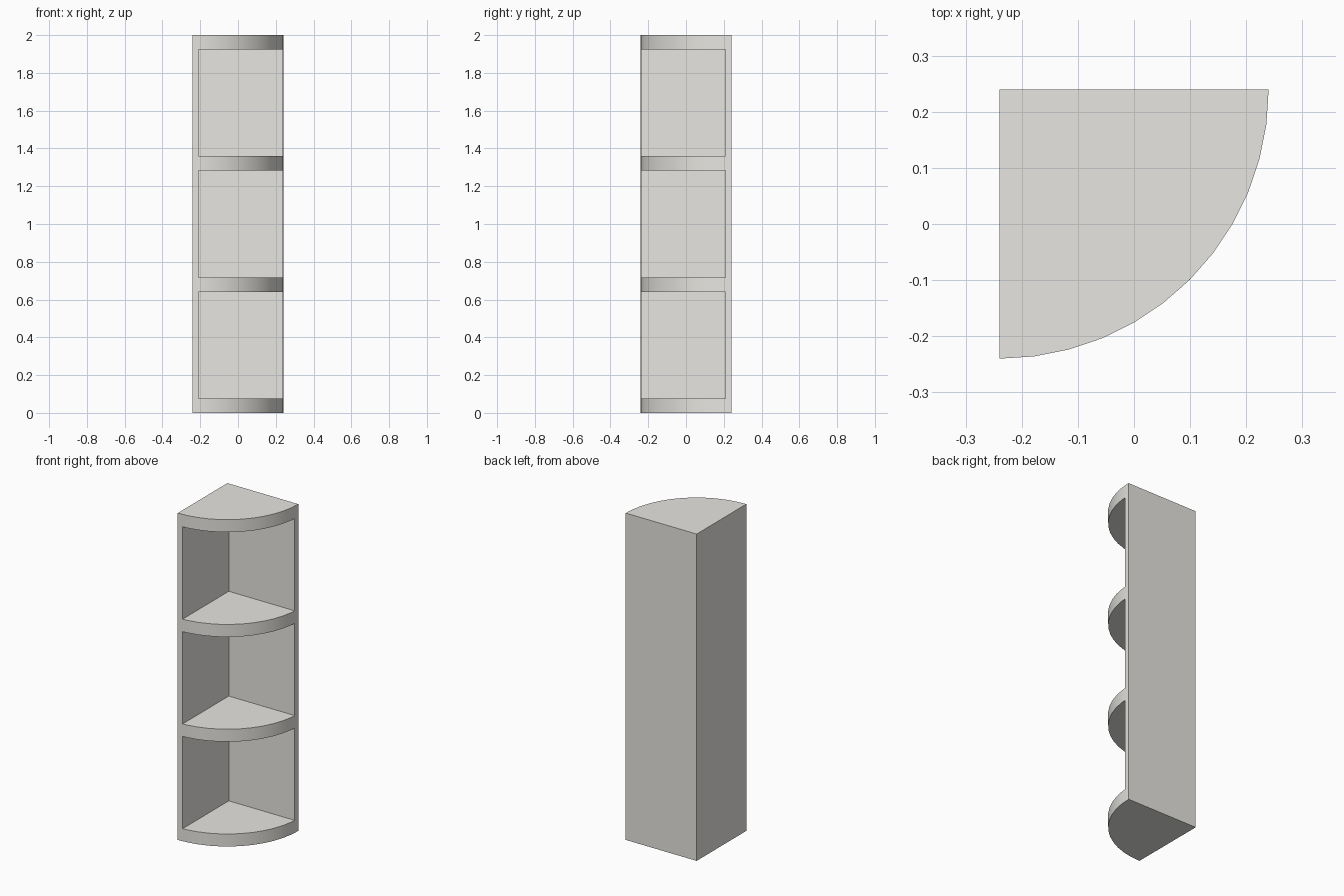
import bpy, bmesh
from math import cos, sin, pi

if "Cube" in bpy.data.objects:
    bpy.data.objects.remove(bpy.data.objects["Cube"])

R = 0.48          # quarter-circle radius
H = 2.0           # total height
T = 0.0765        # shelf thickness
W = 0.032         # wall thickness
BAYS = 3
STEPS = 12        # arc segments
CX, CY = -R / 2, R / 2   # back corner of the unit


def prism(name, outline, z0, z1):
    bm = bmesh.new()
    face = bm.faces.new([bm.verts.new((x, y, z0)) for x, y in outline])
    top = bmesh.ops.extrude_face_region(bm, geom=[face])["geom"]
    bmesh.ops.translate(bm, vec=(0, 0, z1 - z0),
                        verts=[v for v in top if isinstance(v, bmesh.types.BMVert)])
    bmesh.ops.recalc_face_normals(bm, faces=bm.faces)
    mesh = bpy.data.meshes.new(name)
    bm.to_mesh(mesh)
    bm.free()
    obj = bpy.data.objects.new(name, mesh)
    bpy.context.collection.objects.link(obj)
    return obj


# Solid quarter-round column, painted warm off-white
arc = [(CX + R * cos(a), CY + R * sin(a))
       for a in (-pi / 2 * (1 - i / STEPS) for i in range(STEPS + 1))]
shelf_unit = prism("corner_shelf_unit", [(CX, CY)] + arc, 0, H)
paint = bpy.data.materials.new("off_white_paint")
paint.diffuse_color = (0.8, 0.79, 0.75, 1)
paint.use_nodes = True
paint.node_tree.nodes["Principled BSDF"].inputs["Base Color"].default_value = paint.diffuse_color
shelf_unit.data.materials.append(paint)
bpy.context.view_layer.objects.active = shelf_unit
shelf_unit.select_set(True)

# Open bays cut between the shelves, leaving the two walls
spacing = (H - T) / BAYS
x0, y0, far = CX + W, CY - W, 0.5
for i in range(BAYS):
    cutter = prism("bay_cutter", [(x0, -far), (far, -far), (far, y0), (x0, y0)],
                   i * spacing + T, (i + 1) * spacing)
    cutter.data.materials.append(paint)
    cutter.hide_render = True
    mod = shelf_unit.modifiers.new("bay", "BOOLEAN")
    mod.operation = "DIFFERENCE"
    mod.solver = "EXACT"
    mod.object = cutter
    bpy.ops.object.modifier_apply(modifier=mod.name)
    bpy.data.objects.remove(cutter)

# Smooth curved front, sharp corners
bpy.ops.object.shade_smooth_by_angle(angle=pi / 6)
